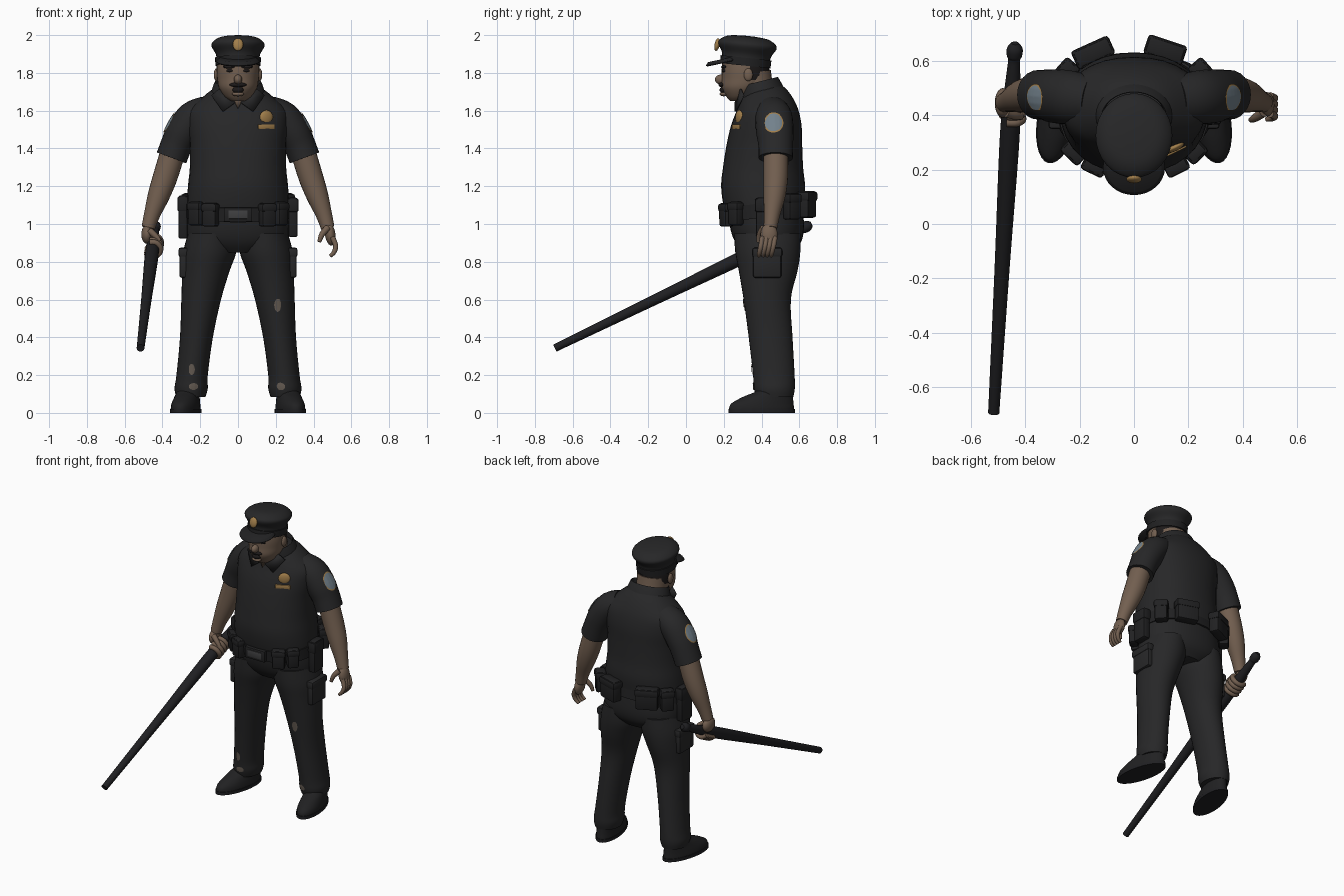
import bpy, bmesh, math
from mathutils import Vector, Matrix

cube = bpy.data.objects.get("Cube")
if cube:
    bpy.data.objects.remove(cube, do_unlink=True)


def material(name, red, green, blue):
    m = bpy.data.materials.new(name)
    m.use_nodes = True
    m.diffuse_color = (red, green, blue, 1)
    shader = m.node_tree.nodes["Principled BSDF"]
    shader.inputs["Base Color"].default_value = (red, green, blue, 1)
    shader.inputs["Roughness"].default_value = .8
    return m


uniform = material("dark uniform cloth", .02, .02, .021)
leather = material("black leather", .015, .015, .016)
wood = material("black painted wood", .014, .014, .016)
skin = material("skin", .17, .115, .08)
hair = material("dark hair", .012, .01, .01)
gold = material("gold", .36, .21, .07)
badge_blue = material("pale blue cloth", .17, .22, .26)
torn = material("torn cloth", .13, .105, .085)
steel = material("dull steel", .05, .05, .052)


def finish(name, bm, mats, location=(0, 0, 0), rotation=(0, 0, 0), rule=None):
    """Turn a bmesh into a smooth shaded object, colouring faces by a rule."""
    mesh = bpy.data.meshes.new(name)
    bm.to_mesh(mesh)
    bm.free()
    for m in mats if isinstance(mats, list) else [mats]:
        mesh.materials.append(m)
    if rule:
        for face in mesh.polygons:
            face.material_index = int(rule(face.center))
    mesh.shade_smooth()
    mesh.set_sharp_from_angle(angle=math.radians(42))
    obj = bpy.data.objects.new(name, mesh)
    obj.location = location
    obj.rotation_euler = [math.radians(a) for a in rotation]
    bpy.context.scene.collection.objects.link(obj)
    return obj


def smooth_rows(rows, steps):
    """Interpolate rows of numbers with a smooth spline."""
    rows = [Vector(r) for r in rows]
    out = []
    for i in range(len(rows) - 1):
        a, b = rows[max(i - 1, 0)], rows[i]
        c, d = rows[i + 1], rows[min(i + 2, len(rows) - 1)]
        for k in range(steps):
            t = k / steps
            out.append(b + (c - a) * (t / 2) + (a * 2 - b * 5 + c * 4 - d) * (t * t / 2)
                       + (b * 3 - a - c * 3 + d) * (t ** 3 / 2))
    return out + [rows[-1]]


def bridge(rings, start_cap=True):
    bm = bmesh.new()
    loops = [[bm.verts.new(p) for p in ring] for ring in rings]
    n = len(loops[0])
    for a, b in zip(loops, loops[1:]):
        for i in range(n):
            j = (i + 1) % n
            bm.faces.new((a[i], a[j], b[j], b[i]))
    bm.faces.new(loops[-1])
    if start_cap:
        bm.faces.new(loops[0][::-1])
        bmesh.ops.recalc_face_normals(bm, faces=bm.faces[:])
    return bm


def loft(name, rows, mats, steps=4, power=2, start_cap=True, n=32, **kw):
    """Stack of level ovals; each row is x, y, z, half width, half depth."""
    rings = []
    for x, y, z, rx, ry in smooth_rows(rows, steps):
        ring = []
        for i in range(n):
            c, s = math.cos(math.tau * i / n), math.sin(math.tau * i / n)
            ring.append((x + math.copysign(abs(c) ** (2 / power), c) * rx,
                         y + math.copysign(abs(s) ** (2 / power), s) * ry, z))
        rings.append(ring)
    return finish(name, bridge(rings, start_cap), mats, **kw)


def tube(name, rows, mat, ref=(0, 1, 0), stretch=1, steps=4, n=24):
    """Round limb along a path; each row is x, y, z, radius."""
    rows = smooth_rows(rows, steps)
    rings = []
    for i, row in enumerate(rows):
        t = (rows[min(i + 1, len(rows) - 1)] - rows[max(i - 1, 0)]).xyz.normalized()
        u = t.cross(Vector(ref)).normalized()
        v = t.cross(u)
        rings.append([row.xyz + (u * math.cos(a) + v * math.sin(a) * stretch) * row.w
                      for a in (math.tau * k / n for k in range(n))])
    return finish(name, bridge(rings), mat)


def ball(name, location, size, mat, rotation=(0, 0, 0)):
    bm = bmesh.new()
    bmesh.ops.create_uvsphere(bm, u_segments=20, v_segments=12, radius=1)
    bmesh.ops.scale(bm, vec=size, verts=bm.verts)
    return finish(name, bm, mat, location, rotation)


def box(name, location, size, mat, rotation=(0, 0, 0), bevel=.012):
    bm = bmesh.new()
    bmesh.ops.create_cube(bm, size=1)
    bmesh.ops.scale(bm, vec=size, verts=bm.verts)
    bmesh.ops.bevel(bm, geom=bm.edges[:], offset=bevel, segments=2, profile=.5, affect='EDGES')
    return finish(name, bm, mat, location, rotation)


def plate(name, points, mat):
    bm = bmesh.new()
    bm.faces.new([bm.verts.new(p) for p in points])
    obj = finish(name, bm, mat)
    thick = obj.modifiers.new("thickness", 'SOLIDIFY')
    thick.thickness, thick.offset = .009, 0
    return obj


def decal(name, target, location, rotation, rx, ry, mats, rule=None):
    """Oval cloth patch that hugs the target surface."""
    rows = [(0, 0, 0, rx * f / 8, ry * f / 8) for f in range(8, 0, -1)]
    obj = loft(name, rows, mats, steps=1, start_cap=False,
               location=location, rotation=rotation, rule=rule)
    wrap = obj.modifiers.new("hug", 'SHRINKWRAP')
    wrap.target, wrap.offset, wrap.wrap_mode = target, .005, 'ABOVE_SURFACE'


def waist_yaw(x, y):
    return math.degrees(math.atan2((y - .415) / .05, x / .077)) - 90


# Shirt and trouser seat
loft("shirt", [(0, .42, 1.02, .265, .2), (0, .41, 1.1, .27, .212), (0, .408, 1.2, .265, .222),
               (0, .408, 1.3, .255, .212), (0, .415, 1.42, .255, .2), (0, .425, 1.52, .265, .187),
               (0, .432, 1.6, .26, .164), (0, .43, 1.66, .2, .14), (0, .43, 1.71, .14, .105),
               (0, .42, 1.74, .09, .08)], uniform, power=2.2)
loft("trouser_seat", [(0, .42, 1.08, .265, .2), (0, .43, .97, .272, .194), (0, .435, .9, .25, .172),
                      (0, .435, .85, .14, .13)], uniform, power=2.2)

# Collar, throat and neck
loft("collar", [(0, 0, 0, .15, .125), (0, 0, .07, .128, .108), (0, 0, .075, .118, .1),
                (0, 0, .01, .108, .09)], uniform, steps=2, location=(0, .405, 1.675), rotation=(14, 0, 0))
tube("neck", [(0, .42, 1.62, .1), (0, .37, 1.7, .098), (0, .35, 1.8, .1)], skin)
plate("throat", [(-.04, .27, 1.685), (.04, .27, 1.685), (0, .264, 1.61)], skin)

# Head
loft("head", [(0, .27, 1.65, .035, .035), (0, .285, 1.675, .07, .072), (0, .302, 1.72, .1, .113),
              (0, .315, 1.77, .11, .126), (0, .315, 1.82, .113, .126), (0, .315, 1.89, .108, .12)],
     [skin, hair], steps=6, rule=lambda c: c.y > .345 and c.z > 1.765)
ball("nose", (0, .185, 1.765), (.022, .032, .026), skin)
ball("moustache", (0, .19, 1.737), (.045, .018, .013), hair)
ball("open_mouth", (0, .198, 1.71), (.03, .02, .018), hair)
ball("lower_lip", (0, .2, 1.688), (.032, .022, .012), skin)

# Peaked cap
loft("cap_crown", [(0, 0, -.01, .114, .128), (0, 0, .045, .116, .13), (0, 0, .09, .14, .155),
                   (0, 0, .115, .133, .147), (0, 0, .138, .095, .105), (0, 0, .146, .03, .03)],
     uniform, location=(0, .315, 1.85), rotation=(-6, 0, 0))
loft("cap_band", [(0, 0, -.012, .12, .134), (0, 0, .03, .121, .135)], leather, steps=1,
     location=(0, .315, 1.85), rotation=(-6, 0, 0))
loft("cap_visor", [(0, 0, -.008, .108, .098), (0, 0, 0, .114, .104), (0, 0, .014, .1, .09)],
     leather, location=(0, .208, 1.862), rotation=(12, 0, 0))
ball("cap_badge", (0, .165, 1.95), (.028, .014, .034), gold, (-12, 0, 0))

# Chest badge
ball("chest_badge", (.15, .282, 1.565), (.038, .014, .038), gold, (0, 0, 26))
box("badge_bar", (.148, .27, 1.515), (.095, .018, .026), gold, (0, 0, 26), .004)

# Belt with buckle and pouches
loft("belt", [(0, 0, -.038, .275, .216), (0, 0, .038, .275, .216)], leather, steps=1, power=2.2,
     location=(0, .412, 1.073), rotation=(7, 0, 0))
box("buckle", (0, .19, 1.05), (.15, .025, .075), leather, bevel=.006)
box("buckle_face", (0, .178, 1.05), (.1, .009, .045), steel, bevel=.003)
for x, y, width, depth, height in [
        (-.22, .265, .08, .055, .125), (-.145, .215, .08, .055, .125),
        (.155, .215, .08, .055, .125), (.225, .265, .07, .055, .125),
        (-.288, .43, .1, .05, .23), (.29, .42, .1, .05, .21),
        (.25, .56, .08, .06, .14), (-.25, .56, .08, .06, .14),
        (-.15, .63, .14, .065, .14), (.115, .64, .14, .065, .14)]:
    drop = .04 if height > .2 else 0
    z = 1.075 + (y - .415) * .13 - drop
    turn = (0, 0, waist_yaw(x, y))
    box("pouch", (x, y, z), (width, depth, height), leather, turn)
    box("pouch_flap", (x, y, z + height * .3), (width + .01, depth + .01, height * .35), leather, turn)

# Parts found on both sides
sides = {}
for s, side in ((1, "left"), (-1, "right")):
    ball(side + "_ear", (s * .115, .33, 1.79), (.013, .024, .034), skin)
    ball(side + "_eye", (s * .042, .202, 1.812), (.02, .012, .009), hair)
    ball(side + "_brow", (s * .045, .2, 1.832), (.034, .014, .009), hair)
    plate(side + "_collar_flap", [(s * .012, .262, 1.645), (s * .1, .29, 1.715),
                                  (s * .14, .305, 1.68), (s * .08, .262, 1.595)], uniform)
    sleeve = tube(side + "_sleeve", [(s * .16, .455, 1.6, .08), (s * .235, .465, 1.562, .09),
                                     (s * .29, .47, 1.49, .09), (s * .325, .475, 1.42, .084),
                                     (s * .352, .475, 1.35, .083)], uniform, stretch=1.1)
    decal(side + "_shoulder_patch", sleeve, (s * .37, .463, 1.54), (0, s * 62, 0), .062, .056,
          [badge_blue, gold], lambda c: c.xy.length > .052)
    tube(side + "_forearm", [(s * .345, .475, 1.38, .066), (s * .385, .475, 1.25, .065),
                             (s * .42, .468, 1.15, .058), (s * .455, .455, 1.05, .043),
                             (s * .475, .447, .98, .036)], skin)
    sides[side] = loft(side + "_trouser_leg", [
        (s * .14, .43, .95, .125, .175), (s * .15, .433, .85, .14, .172), (s * .17, .435, .75, .125, .155),
        (s * .195, .43, .6, .105, .125), (s * .22, .448, .4, .087, .116), (s * .243, .465, .2, .083, .11),
        (s * .248, .468, .13, .088, .108), (s * .25, .47, .085, .078, .098)], uniform)
    box(side + "_thigh_pocket", (s * .285, .43, .79), (.05, .15, .15), uniform)
    box(side + "_pocket_flap", (s * .288, .43, .85), (.054, .16, .05), uniform)
    loft(side + "_shoe", [(0, 0, 0, .066, .17), (0, 0, .02, .072, .176), (0, .005, .05, .069, .168),
                          (0, .035, .085, .062, .135), (0, .07, .115, .058, .098), (0, .075, .15, .055, .09)],
         leather, location=(s * .277, .4, 0), rotation=(0, 0, s * 12))
    loft(side + "_shoe_sole", [(0, 0, 0, .076, .18), (0, 0, .02, .076, .18)], wood, steps=1,
         location=(s * .277, .4, 0), rotation=(0, 0, s * 12))

# Torn patches on the trousers
for side, x, y, z, rx, ry in [("left", .21, .31, .57, .018, .035), ("left", .225, .36, .14, .025, .02),
                              ("right", -.245, .35, .23, .016, .03), ("right", -.235, .36, .14, .025, .018)]:
    decal(side + "_trouser_tear", sides[side], (x, y, z), (90, 0, 0), rx, ry, torn)

# Open left hand
ball("left_palm", (.488, .44, .945), (.028, .045, .06), skin, (0, -8, 0))
for k in range(4):
    y = .405 + k * .022
    tube("left_finger", [(.5, y, .93, .014), (.517, y - .008, .885, .0135),
                         (.508, y - .016, .85, .012), (.488, y - .02, .83, .009)], skin, n=12)
tube("left_thumb", [(.475, .41, .98, .018), (.445, .39, .945, .015), (.43, .383, .905, .01)], skin, n=12)

# Long baton held in the right hand
tip, knob = Vector((-.515, -.68, .35)), Vector((-.437, .665, 1.0))
profile = [(0, .01), (.006, .02), (.02, .021), (.4, .028), (.7, .036), (.82, .034), (.92, .025),
           (.955, .022), (.965, .028), (.985, .029), (1, .014)]
tube("baton", [(*tip.lerp(knob, t), r) for t, r in profile], wood, ref=(1, 0, 0))
axis = (knob - tip).normalized()
across = axis.cross(Vector((0, 0, 1))).normalized()
above = across.cross(axis)
ball("right_palm", (-.482, .445, .945), (.03, .055, .05), skin)
for k in range(4):
    center = tip.lerp(knob, .795 + k * .018)
    arc = [math.radians(a) for a in range(70, 331, 52)]
    outer = -1 if across.x > 0 else 1
    tube("right_finger", [(*(center + (across * outer * math.cos(a) + above * math.sin(a)) * .043), .015)
                          for a in arc], skin, ref=axis, n=12)
tube("right_thumb", [(-.47, .41, .965, .018), (-.44, .4, .94, .016), (-.415, .395, .91, .012)], skin, n=12)
